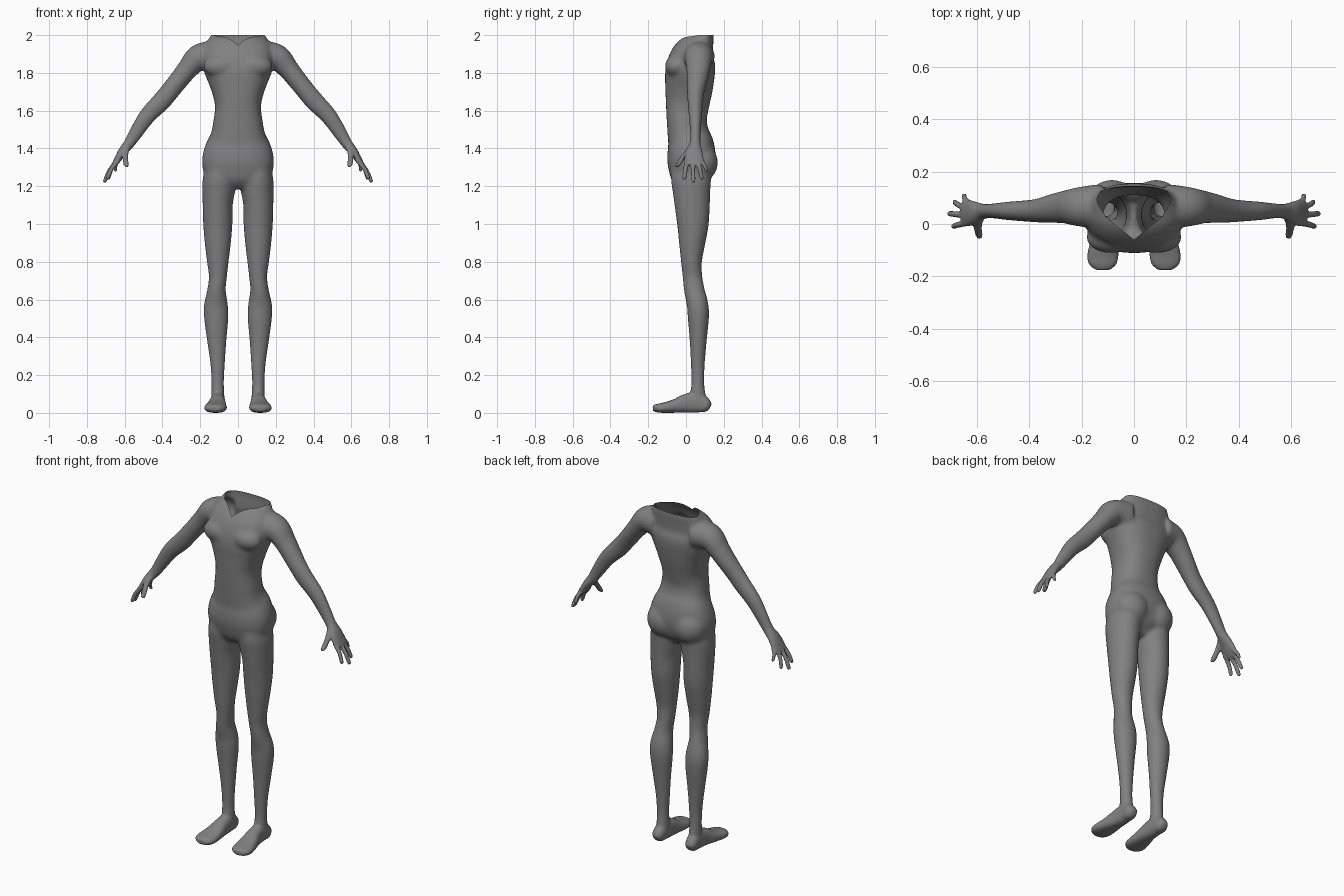
import bpy, bmesh, math
from mathutils import Vector, Matrix

if "Cube" in bpy.data.objects:
    bpy.data.objects.remove(bpy.data.objects["Cube"])

bm = bmesh.new()


def smooth_rows(rows, steps=5):
    """Catmull-Rom interpolation through rows of numbers."""
    out = []
    for i in range(len(rows) - 1):
        p0, p1 = rows[max(i - 1, 0)], rows[i]
        p2, p3 = rows[i + 1], rows[min(i + 2, len(rows) - 1)]
        for k in range(steps):
            t = k / steps
            out.append([0.5 * (2 * b + (c - a) * t + (2 * a - 5 * b + 4 * c - d) * t * t
                               + (3 * b - a - 3 * c + d) * t ** 3)
                        for a, b, c, d in zip(p0, p1, p2, p3)])
    return out + [list(rows[-1])]


def loft(rows, side, s=1, power=2.0, n=28):
    """Closed tube through rows (x, y, z, half size along side, half size across)."""
    rows = smooth_rows(rows)
    pts = [Vector(r[:3]) for r in rows]
    side, rings = Vector(side), []
    for i, r in enumerate(rows):
        tangent = pts[min(i + 1, len(pts) - 1)] - pts[max(i - 1, 0)]
        across = tangent.cross(side).normalized()
        ring = []
        for k in range(n):
            a = 2 * math.pi * k / n
            c, d = math.cos(a), math.sin(a)
            p = (pts[i] + side * r[3] * math.copysign(abs(c) ** (2 / power), c)
                 + across * r[4] * math.copysign(abs(d) ** (2 / power), d))
            ring.append(bm.verts.new((p.x * s, p.y, p.z)))
        rings.append(ring)
    for a, b in zip(rings, rings[1:]):
        for k in range(n):
            bm.faces.new((a[k], a[(k + 1) % n], b[(k + 1) % n], b[k]))
    bm.faces.new(rings[0])
    bm.faces.new(rings[-1])


def upright(z, x0, x1, y0, y1):
    return ((x0 + x1) / 2, (y0 + y1) / 2, z, (x1 - x0) / 2, (y1 - y0) / 2)


def muscle(center, radii):
    m = Matrix.Translation(center) @ Matrix.Diagonal((*radii, 1))
    bmesh.ops.create_icosphere(bm, subdivisions=4, radius=1, matrix=m)


# Torso: z, half width, front y, back y
torso = [(1.19, .09, -.03, .08), (1.24, .165, -.08, .12), (1.30, .188, -.097, .148),
         (1.36, .188, -.099, .157), (1.42, .172, -.097, .147), (1.48, .143, -.098, .121),
         (1.55, .130, -.102, .110), (1.63, .122, -.107, .123), (1.72, .146, -.110, .142),
         (1.80, .178, -.110, .153), (1.87, .190, -.090, .160), (1.92, .184, -.052, .160),
         (1.96, .165, .005, .155), (1.99, .150, .045, .150), (2.02, .130, .065, .143),
         (2.06, .10, .08, .128)]
loft([upright(z, -w, w, f, b) for z, w, f, b in torso], (1, 0, 0), power=2.35, n=40)

# Leg: z, inner x, outer x, front y, back y
leg = [(1.32, .02, .17, -.075, .13), (1.24, .012, .187, -.08, .133), (1.18, .014, .189, -.072, .13),
       (1.1, .028, .187, -.06, .126), (1.0, .03, .184, -.047, .12), (.9, .038, .176, -.037, .102),
       (.8, .05, .164, -.026, .084), (.72, .059, .154, -.017, .086), (.65, .065, .163, -.01, .098),
       (.57, .054, .18, .005, .118), (.5, .052, .179, .01, .121), (.38, .062, .163, .02, .109),
       (.26, .07, .146, .026, .099), (.16, .075, .14, .029, .096), (.08, .072, .14, .02, .105),
       (.02, .077, .136, .03, .105)]
# Foot: y, inner x, outer x, bottom z, top z
foot = [(.127, .09, .124, .01, .045), (.108, .075, .142, 0, .075), (.06, .07, .144, 0, .11),
        (0, .067, .15, 0, .1), (-.06, .061, .166, 0, .072), (-.12, .059, .179, 0, .054),
        (-.155, .068, .172, .003, .047), (-.176, .092, .145, .01, .038)]
# Arm and palm: x, y, z, half depth in y, half thickness
arm = [(.12, .07, 1.887, .085, .085), (.205, .066, 1.882, .077, .072), (.262, .065, 1.825, .064, .057),
       (.308, .06, 1.768, .056, .052), (.363, .052, 1.70, .046, .050), (.407, .05, 1.648, .041, .050),
       (.48, .05, 1.572, .035, .044), (.54, .05, 1.483, .028, .036), (.575, .048, 1.428, .029, .029),
       (.61, .043, 1.385, .044, .024), (.635, .042, 1.345, .052, .019), (.655, .042, 1.315, .047, .014)]
# Fingers: base point, tip point, radius
fingers = [((.632, .006, 1.34), (.695, -.010, 1.236), .0125),
           ((.64, .034, 1.335), (.710, .04, 1.22), .0125),
           ((.64, .06, 1.335), (.690, .086, 1.235), .012),
           ((.628, .078, 1.345), (.652, .112, 1.278), .0115),
           ((.59, .025, 1.405), (.592, -.050, 1.302), .016)]

for s in (1, -1):
    loft([upright(*r) for r in leg], (1, 0, 0), s)
    loft([((a + b) / 2, y, (c + d) / 2, (b - a) / 2, (d - c) / 2) for y, a, b, c, d in foot],
         (1, 0, 0), s, power=2.4)
    loft(arm, (0, 1, 0), s)
    for base, tip, r in fingers:
        a, b = Vector(base), Vector(tip)
        bow = a.lerp(b, .5) + Vector((.006, 0, .004))
        loft([(*a, r * 1.15, r * 1.15), (*bow, r, r), (*a.lerp(b, .9), r * .9, r * .9),
              (*b, r * .55, r * .55)], (0, 1, 0), s, n=14)
    muscle((s * .084, .080, 1.325), (.098, .089, .100))   # buttock
    muscle((s * .088, -.052, 1.835), (.095, .060, .062))   # chest

bmesh.ops.recalc_face_normals(bm, faces=bm.faces)
mesh = bpy.data.meshes.new("body")
bm.to_mesh(mesh)
bm.free()
body = bpy.data.objects.new("body", mesh)
bpy.context.collection.objects.link(body)
bpy.context.view_layer.objects.active = body
body.select_set(True)

# Fuse all parts into one skin
remesh = body.modifiers.new("fuse", 'REMESH')
remesh.mode = 'VOXEL'
remesh.voxel_size = .006
bpy.ops.object.modifier_apply(modifier="fuse")

# Soften the joins: lightly everywhere, strongly on the trunk
trunk = body.vertex_groups.new(name="trunk")
for v in body.data.vertices:
    weight = min(1, max(0, (v.co.z - 1.08) / .1)) * min(1, max(0, (.34 - abs(v.co.x)) / .1))
    if weight > 0:
        trunk.add([v.index], weight, 'REPLACE')
for name, group, count in (("soften", "", 6), ("soften_trunk", "trunk", 40)):
    soften = body.modifiers.new(name, 'SMOOTH')
    soften.factor = .5
    soften.iterations = count
    soften.vertex_group = group
    bpy.ops.object.modifier_apply(modifier=name)

# Cut the open neckline: convex outline seen from above
half = [(0, -.06), (.105, .025), (.128, .06), (.1, .115), (.055, .138)]
outline = half + [(-x, y) for x, y in reversed(half[1:])]
edges = []
for (x0, y0), (x1, y1) in zip(outline, outline[1:] + outline[:1]):
    edges.append((Vector((x0, y0, 0)), Vector((y1 - y0, x0 - x1, 0)).normalized()))
bm = bmesh.new()
bm.from_mesh(body.data)
for co, no in edges + [(Vector((0, 0, 2.0)), Vector((0, 0, 1)))]:
    near = [f for f in bm.faces if f.calc_center_median().z > 1.86
            and abs(f.calc_center_median().x) < .2]
    geom = near + list({e for f in near for e in f.edges}) + list({v for f in near for v in f.verts})
    bmesh.ops.bisect_plane(bm, geom=geom, plane_co=co, plane_no=no, dist=1e-5)
gone = []
for f in bm.faces:
    c = f.calc_center_median()
    inside = all((Vector((c.x, c.y, 0)) - co).dot(no) < 0 for co, no in edges)
    if c.z > 2.0 or (c.z > 1.86 and inside):
        gone.append(f)
bmesh.ops.delete(bm, geom=gone, context='FACES')
bm.to_mesh(body.data)
bm.free()
bpy.ops.object.shade_smooth()

# Dark grey skin
skin = bpy.data.materials.new("dark_grey")
skin.diffuse_color = (.22, .22, .22, 1)
skin.use_nodes = True
skin.node_tree.nodes["Principled BSDF"].inputs["Base Color"].default_value = skin.diffuse_color
body.data.materials.clear()
body.data.materials.append(skin)
